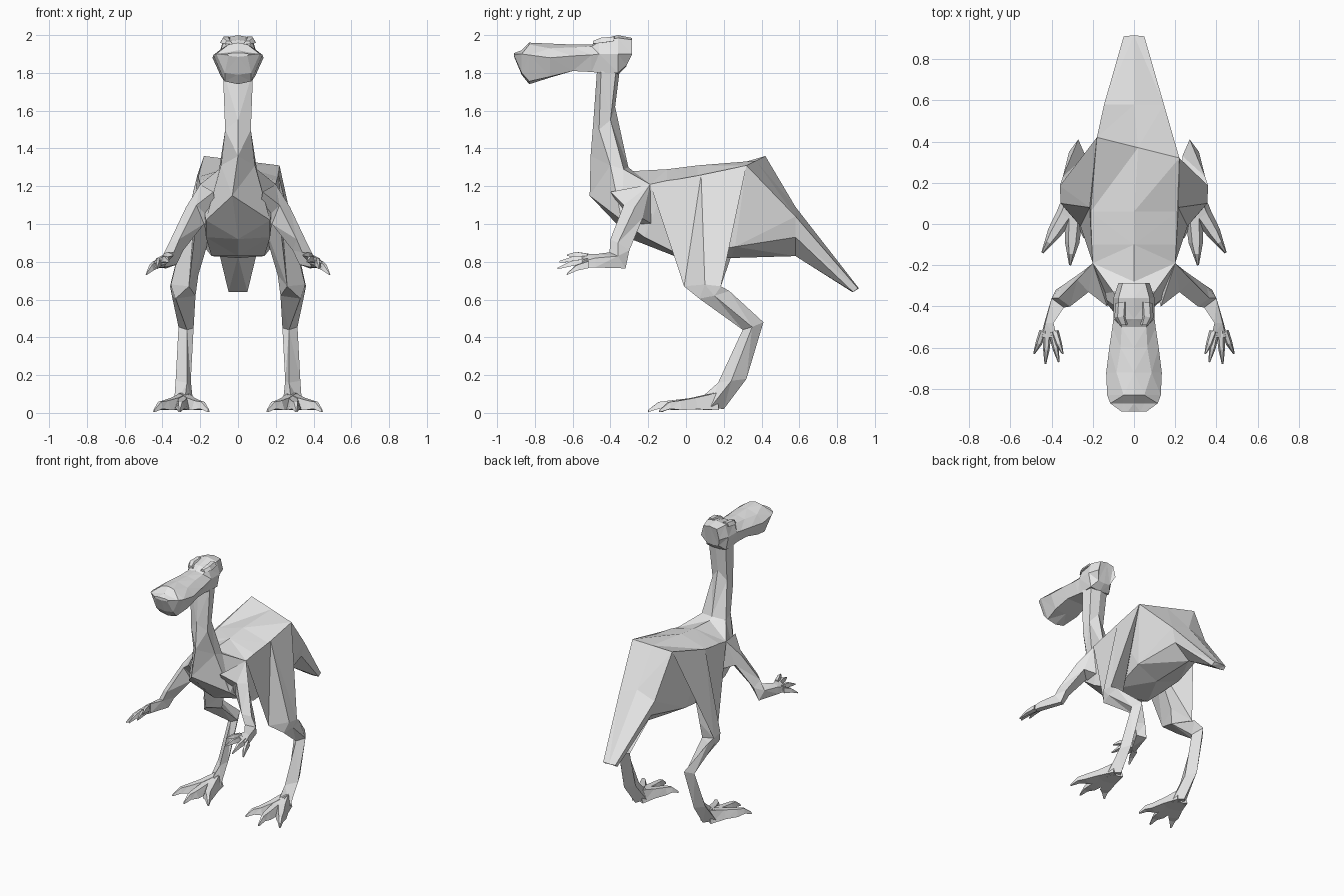
import bpy, bmesh, math
from mathutils import Vector

grey = bpy.data.materials.new("grey_hide")
grey.diffuse_color = (0.8, 0.8, 0.8, 1)


def loft(name, rings):
    """Flat-shaded skin through equal-sized rings of points, capped at both ends."""
    bm = bmesh.new()
    rows = [[bm.verts.new(p) for p in r] for r in rings]
    n = len(rows[0])
    for a, b in zip(rows, rows[1:]):
        for i in range(n):
            j = (i + 1) % n
            bm.faces.new((a[i], a[j], b[j], b[i]))
    bm.faces.new(rows[0])
    bm.faces.new(rows[-1])
    bmesh.ops.triangulate(bm, faces=bm.faces[:])
    bmesh.ops.recalc_face_normals(bm, faces=bm.faces[:])
    me = bpy.data.meshes.new(name)
    bm.to_mesh(me)
    bm.free()
    me.materials.append(grey)
    ob = bpy.data.objects.new(name, me)
    bpy.context.collection.objects.link(ob)
    return ob


def full(half):
    """Mirror a half ring whose first and last points lie on the centre line."""
    return half + [(-x, y, z) for x, y, z in reversed(half[1:-1])]


def side(rings, s):
    return [[(s * x, y, z) for x, y, z in r] for r in rings]


def digit(name, s, stations):
    """Tapered toe or finger through (x, y, z, half width, half height) stations."""
    pts = [Vector(p[:3]) for p in stations]
    d = pts[-1] - pts[0]
    across = Vector((-d.y, d.x, 0)).normalized()
    rings = []
    for c, (_, _, _, w, h) in zip(pts, stations):
        up = Vector((0, 0, h))
        rings.append([tuple(c + across * w - up), tuple(c + across * w * 0.5 + up),
                      tuple(c - across * w * 0.5 + up), tuple(c - across * w - up)])
    loft(name, side(rings, s))


# Neck, trunk and tail: front/belly centre, belly side, back side, back centre
body = [full(h) for h in (
    [(0, -.47, 1.83), (.08, -.45, 1.81), (.07, -.37, 1.82), (0, -.35, 1.82)],
    [(0, -.49, 1.55), (.068, -.46, 1.5), (.06, -.40, 1.55), (0, -.375, 1.62)],
    [(0, -.505, 1.36), (.09, -.40, 1.31), (.10, -.33, 1.29), (0, -.305, 1.30)],
    [(-.03, -.51, 1.15), (.17, -.34, 1.02), (.20, -.19, 1.21), (0, -.28, 1.28)],
    [(0, -.29, .92), (.17, -.22, .93), (.205, -.10, 1.23), (0, -.10, 1.29)],
    [(0, -.06, .83), (.14, -.02, .83), (.21, .06, 1.25), (0, .06, 1.31)],
    [(0, .24, .82), (.18, .26, .88), (.22, .32, 1.31), (.02, .37, 1.335)],
    [(0, .58, .83), (.12, .58, .93), (.145, .58, 1.04), (0, .58, 1.09)],
    [(0, .88, .64), (.05, .885, .64), (.05, .91, .66), (0, .915, .66)])]
body[6][4] = (-.18, .42, 1.36)  # uneven hip peak
loft("body", body)

# Head: crown, brow edge, lip, jaw edge, throat at each (y)
head = []
for y, top, (sx, sz), (lx, lz), (jx, jz), low, dy in (
        (-.285, 1.985, (.055, 1.975), (.075, 1.90), (.05, 1.84), 1.835, -.03),
        (-.36, 2.0, (.075, 1.985), (.10, 1.90), (.08, 1.80), 1.79, 0),
        (-.46, 1.975, (.075, 1.965), (.10, 1.90), (.075, 1.80), 1.80, 0),
        (-.50, 1.95, (.06, 1.94), (.105, 1.895), (.075, 1.805), 1.805, 0),
        (-.60, 1.95, (.065, 1.935), (.12, 1.89), (.085, 1.81), 1.81, 0),
        (-.72, 1.955, (.085, 1.93), (.135, 1.88), (.09, 1.78), 1.775, 0),
        (-.83, 1.96, (.05, 1.95), (.13, 1.895), (.07, 1.755), 1.74, 0),
        (-.87, 1.92, (.05, 1.91), (.115, 1.90), (.07, 1.80), 1.79, 0),
        (-.91, 1.905, (.03, 1.905), (.06, 1.90), (.05, 1.89), 1.885, 0)):
    head.append(full([(0, y, top), (sx, y, sz), (lx, y, lz),
                      (jx, y + dy, jz), (0, y + dy, low)]))
loft("head", head)

for s, tag in ((1, "right"), (-1, "left")):
    # Brow ridge overhanging the eye
    digit(f"{tag}_brow", s, [(.06, -.38, 1.98, .03, .012), (.065, -.45, 1.972, .03, .014),
                            (.05, -.49, 1.962, .02, .008)])

    # Leg: front, outer, back, inner corner at hip, knee, ankle, shin and heel
    hip_back = (.22, .32, 1.31) if s > 0 else (.18, .42, 1.36)
    leg = [
        [(.20, -.19, 1.21), (.215, .08, 1.26), hip_back, (.10, .10, 1.10)],
        [(.26, -.01, .67), (.355, .10, .68), (.36, .185, .67), (.21, .14, .73)],
        [(.33, .07, .605), (.35, .15, .62), (.345, .23, .645), (.225, .13, .62)],
        [(.27, .30, .44), (.315, .35, .455), (.27, .41, .48), (.235, .33, .45)],
        [(.27, .17, .16), (.33, .24, .17), (.29, .32, .18), (.25, .24, .17)],
        [(.28, .08, .08), (.34, .13, .03), (.28, .20, .02), (.235, .13, .03)]]
    loft(f"{tag}_leg", side(leg, s))

    # Three splayed toes ending in claws
    for part, mx, my, tx, ty in (("inner", .215, -.05, .155, -.13),
                                 ("middle", .30, -.09, .31, -.20),
                                 ("outer", .385, -.04, .445, -.14)):
        digit(f"{tag}_{part}_toe", s, [
            (.285, .15, .06, .05, .045), ((.285 + mx) / 2, .04, .05, .045, .03),
            (mx, my, .04, .035, .025), ((mx + tx) / 2, (my + ty) / 2, .04, .02, .018),
            (tx, ty, .01, .005, .006)])

    # Arm: front, outer, back, inner corner from shoulder to palm
    arm = [
        [(.13, -.40, 1.17), (.20, -.19, 1.21), (.17, -.18, 1.00), (.10, -.28, .98)],
        [(.22, -.33, 1.10), (.275, -.27, 1.09), (.25, -.23, 1.03), (.18, -.29, 1.00)],
        [(.31, -.40, .92), (.365, -.36, .90), (.35, -.30, .86), (.29, -.34, .86)],
        [(.34, -.405, .85), (.40, -.36, .83), (.38, -.32, .765), (.325, -.36, .785)],
        [(.39, -.48, .84), (.43, -.48, .82), (.435, -.48, .77), (.39, -.48, .77)],
        [(.375, -.55, .84), (.445, -.55, .80), (.45, -.54, .77), (.38, -.55, .79)]]
    loft(f"{tag}_arm", side(arm, s))

    # Clawed fingers fanning from the palm
    for part, bx, bz, tx, ty, tz in (("thumb", .385, .825, .345, -.63, .835),
                                     ("inner", .395, .81, .365, -.67, .80),
                                     ("middle", .42, .80, .43, -.68, .765),
                                     ("outer", .44, .785, .485, -.63, .735)):
        digit(f"{tag}_{part}_finger", s, [
            (bx, -.52, bz, .02, .018),
            ((bx + tx) / 2, -.52 + (ty + .52) * .55, (bz + tz) / 2 + .008, .016, .014),
            (tx, ty, tz, .004, .004)])
